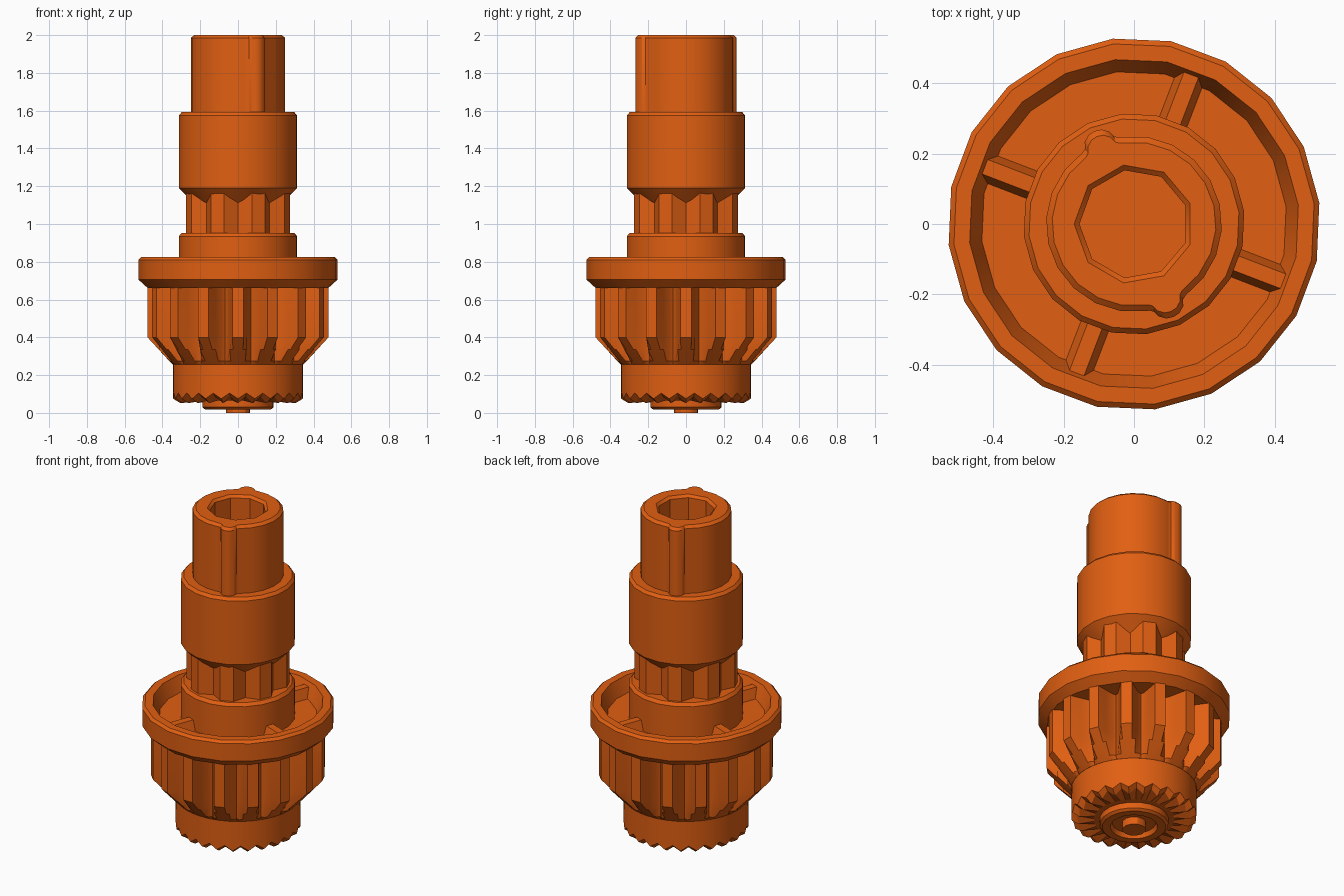
import bpy, bmesh, math
from math import cos, sin, radians, pi

if "Cube" in bpy.data.objects:
    bpy.data.objects.remove(bpy.data.objects["Cube"])

orange = bpy.data.materials.new("orange plastic")
orange.diffuse_color = (0.75, 0.115, 0.006, 1)
orange.use_nodes = True
orange.node_tree.nodes["Principled BSDF"].inputs["Base Color"].default_value = orange.diffuse_color


def loft(name, rings):
    """Skin a stack of equal-length rings and cap both ends."""
    bm = bmesh.new()
    loops = [[bm.verts.new(p) for p in ring] for ring in rings]
    n = len(loops[0])
    for a, b in zip(loops, loops[1:]):
        for i in range(n):
            j = (i + 1) % n
            bm.faces.new((a[i], a[j], b[j], b[i]))
    bm.faces.new(loops[0][::-1])
    bm.faces.new(loops[-1])
    bmesh.ops.recalc_face_normals(bm, faces=bm.faces)
    mesh = bpy.data.meshes.new(name)
    bm.to_mesh(mesh)
    bm.free()
    mesh.materials.append(orange)
    ob = bpy.data.objects.new(name, mesh)
    bpy.context.collection.objects.link(ob)
    return ob


def polar(points, z):
    return [(r * cos(radians(a)), r * sin(radians(a)), z) for a, r in points]


def lathe(name, profile, sides=20, phase=6.5):
    angles = [phase + 360 * i / sides for i in range(sides)]
    return loft(name, [polar([(a, r) for a in angles], z) for r, z in profile])


def smooth(ob, angle=30):
    bpy.ops.object.select_all(action='DESELECT')
    ob.select_set(True)
    bpy.context.view_layer.objects.active = ob
    bpy.ops.object.shade_smooth_by_angle(angle=radians(angle))


# Top shaft: round outline with two opposite rounded keys
outline = []
for side in (113, 293):
    outline += [(side + d, r) for d, r in
                ((-13, .25), (-10, .256), (-8, .272), (-4, .284), (0, .287),
                 (4, .284), (8, .272), (10, .256), (13, .25))]
    outline += [(side + d, .25) for d in range(29, 166, 17)]
shaft = loft("keyed_shaft", [
    polar(outline, 1.57), polar(outline, 1.985),
    polar([(a, r - .017) for a, r in outline], 2.0)])

# Bore with a small lead-in
cutter = lathe("bore_cutter", [(.155, 1.6), (.155, 1.985), (.17, 2.0), (.17, 2.05)], 9, 20)
cutter.hide_render = True
cut = shaft.modifiers.new("bore", 'BOOLEAN')
cut.operation = 'DIFFERENCE'
cut.solver = 'EXACT'
cut.object = cutter
bpy.context.view_layer.objects.active = shaft
bpy.ops.object.modifier_apply(modifier=cut.name)
bpy.data.objects.remove(cutter)
smooth(shaft)

# Upper collar with a cone underneath
smooth(lathe("upper_collar", [(.20, 1.075), (.315, 1.19), (.315, 1.575), (.30, 1.592)]))

# Splined neck with eight lands and V grooves
neck = []
for i in range(8):
    neck += [(45 * i, .235), (45 * i + 15, .285), (45 * i + 30, .285)]
smooth(loft("splined_neck", [polar(neck, .93), polar(neck, 1.2)]))

# Lower collar
smooth(lathe("lower_collar", [(.315, .70), (.315, .935), (.30, .953)]))

# Dished flange
smooth(lathe("flange", [(.40, .66), (.48, .66), (.53, .705), (.53, .81),
                        (.515, .825), (.47, .825), (.435, .74)]))

# Four tapered ribs in the dish
for i in range(4):
    t = radians(69 + 90 * i)

    def spot(u, v, z):
        return (u * cos(t) - v * sin(t), u * sin(t) + v * cos(t), z)
    loft(f"dish_rib_{i + 1}", [
        [spot(.28, -w, z), spot(.46, -w, z), spot(.46, w, z), spot(.28, w, z)]
        for w, z in ((.045, .73), (.022, .80))])

# Gear: sixteen teeth, trimmed by a cone at the lower end
tooth = ((-11.25, .35), (-9, .365), (-6, .42), (-3.6, .48),
         (3.6, .48), (6, .42), (9, .365))
gear = [(22.5 * i + a, r) for i in range(16) for a, r in tooth]
smooth(loft("gear", [
    polar([(a, min(r, limit)) for a, r in gear], z)
    for limit, z in ((.345, .255), (.365, .275), (.42, .335), (.48, .40), (.48, .67))]))

# Drum with a serrated lower face (24 radial teeth)
steps = [7.5 * i for i in range(48)]


def crown(r_tip, r_root, z_tip, z_root):
    return [(r * cos(radians(a)), r * sin(radians(a)), z) for i, a in enumerate(steps)
            for r, z in [((r_tip, z_tip), (r_root, z_root))[i % 2]]]


smooth(loft("serrated_drum", [
    crown(.19, .19, .065, .065), crown(.22, .22, .065, .065),
    crown(.305, .315, .052, .085), crown(.343, .343, .075, .105),
    crown(.345, .345, .27, .27)]), 25)

# Bottom hub ring and centre boss
smooth(lathe("bottom_hub", [(.12, .045), (.13, .018), (.175, .018), (.19, .03), (.19, .09)]))
smooth(lathe("centre_boss", [(.065, 0), (.065, .06)], 12))
